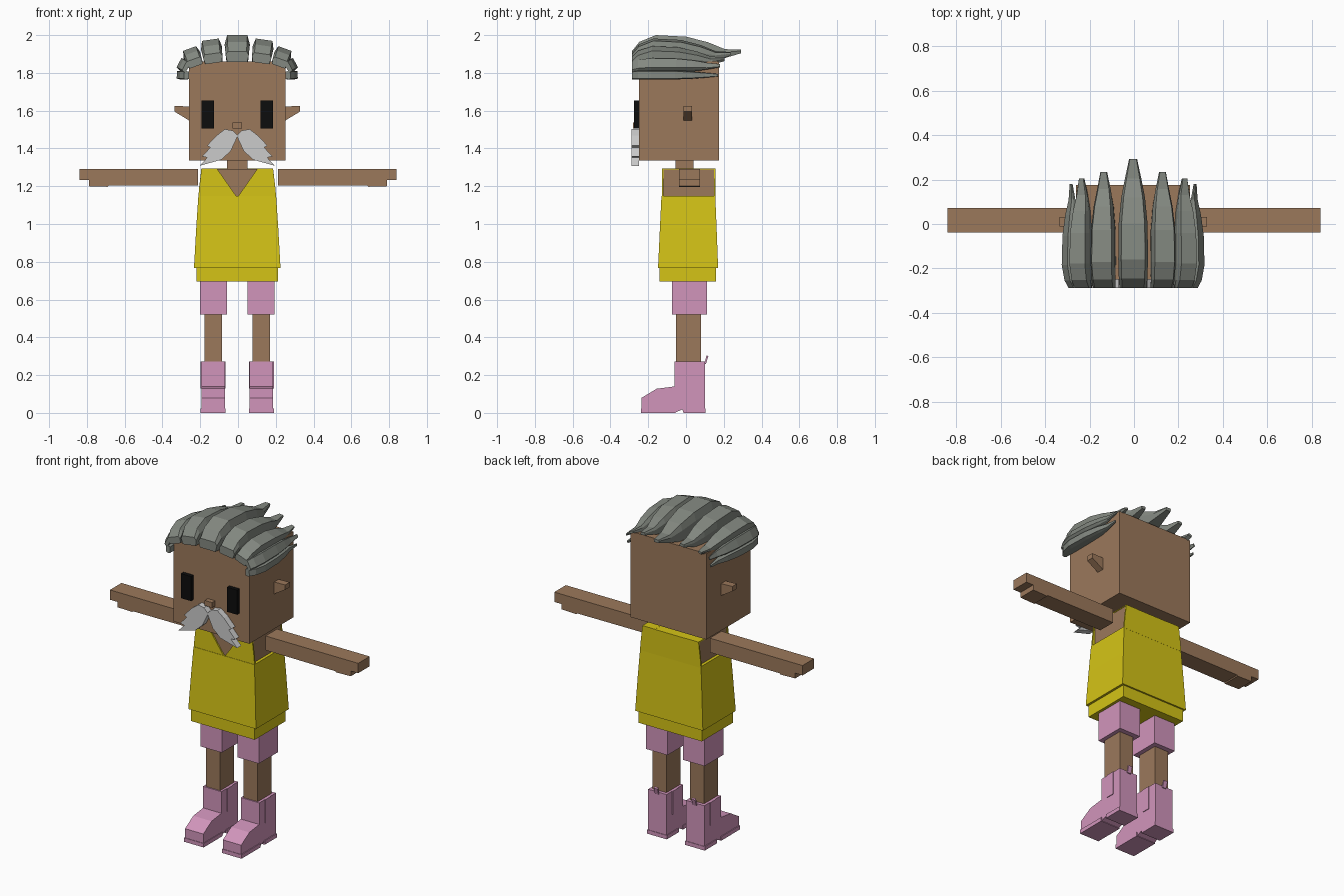
import bpy, bmesh, math
from mathutils import Vector

cube = bpy.data.objects.get("Cube")
if cube:
    bpy.data.objects.remove(cube, do_unlink=True)

CX = -0.004  # body centre line


def material(name, rgb):
    m = bpy.data.materials.new(name)
    m.use_nodes = True
    m.diffuse_color = (*rgb, 1)
    m.node_tree.nodes["Principled BSDF"].inputs["Base Color"].default_value = (*rgb, 1)
    return m


SKIN = material("brown skin", (0.33, 0.19, 0.105))
YELLOW = material("yellow cloth", (0.66, 0.55, 0.008))
PINK = material("pink cloth", (0.64, 0.30, 0.50))
HAIR = material("grey hair", (0.23, 0.25, 0.22))
WHITE = material("pale whiskers", (0.60, 0.60, 0.60))
BLACK = material("black eyes", (0.004, 0.004, 0.004))


def loft(name, rings, mat, mirror=False, cx=CX):
    """Skin a closed solid over rings of equal point count."""
    bm = bmesh.new()
    loops = [[bm.verts.new(p) for p in ring] for ring in rings]
    n = len(loops[0])
    for a, b in zip(loops, loops[1:]):
        for i in range(n):
            j = (i + 1) % n
            bm.faces.new((a[i], a[j], b[j], b[i]))
    bm.faces.new(loops[0])
    bm.faces.new(loops[-1])
    bmesh.ops.recalc_face_normals(bm, faces=bm.faces)
    me = bpy.data.meshes.new(name)
    bm.to_mesh(me)
    bm.free()
    me.materials.append(mat)
    ob = bpy.data.objects.new(name, me)
    ob.location.x = cx
    bpy.context.collection.objects.link(ob)
    if mirror:
        mod = ob.modifiers.new("mirror", "MIRROR")
        mod.use_mirror_merge = False
    return ob


def box(name, x, y, z, mat, mirror=False, cx=CX):
    ring = [(x[0], y[0]), (x[1], y[0]), (x[1], y[1]), (x[0], y[1])]
    return loft(name, [[(*p, h) for p in ring] for h in z], mat, mirror, cx)


def plate_xz(name, pts, y, mat, mirror=True, cx=CX):
    return loft(name, [[(a, d, b) for a, b in pts] for d in y], mat, mirror, cx)


def plate_yz(name, pts, x, mat, mirror=True):
    return loft(name, [[(d, a, b) for a, b in pts] for d in x], mat, mirror)


# Head and face
box("head", (-0.256, 0.256), (-0.25, 0.175), (1.335, 1.86), SKIN)
box("neck", (-0.055, 0.055), (-0.055, 0.04), (1.28, 1.34), SKIN)
box("nose", (-0.025, 0.025), (-0.28, -0.24), (1.505, 1.537), SKIN)
box("eyes", (0.122, 0.19), (-0.275, -0.245), (1.505, 1.655), BLACK, True)
plate_xz("ears", [(0.25, 1.622), (0.332, 1.625), (0.332, 1.595), (0.25, 1.545)],
         (-0.012, 0.032), SKIN)

# Jagged moustache
plate_xz("moustache", [(0, 1.46), (0.035, 1.385), (0.085, 1.34), (0.2, 1.308),
                       (0.158, 1.352), (0.186, 1.358), (0.143, 1.405),
                       (0.16, 1.415), (0.11, 1.468), (0.065, 1.502),
                       (0.025, 1.495), (0, 1.47)], (-0.288, -0.248), WHITE)

# Swept hair locks: along, half width, bottom and top factors
STATIONS = [(0, 0.92, 0, 0.4), (0.07, 0.96, 0, 0.75), (0.22, 1, 0, 1),
            (0.5, 0.97, 0, 0.94), (0.7, 0.8, 0, 0.73),
            (0.85, 0.55, 0.15, 0.48), (1, 0.27, 0.33, 0.46)]


def lock(name, x, z, tilt, width, height, back, mirror=True):
    t = math.radians(tilt)
    side = Vector((math.cos(t), 0, -math.sin(t)))
    up = Vector((math.sin(t), 0, math.cos(t)))
    rings = []
    for along, wide, low, high in STATIONS:
        base = Vector((x, -0.287 + along * (back + 0.287), z))
        mid = low + (high - low) * 0.65
        shape = [(-0.85, low), (0.85, low), (1, mid), (0.8, high), (-0.8, high), (-1, mid)]
        rings.append([base + side * (u * wide * width) + up * (v * height)
                      for u, v in shape])
    return loft(name, rings, HAIR, mirror)


lock("hair_centre_lock", 0, 1.857, 0, 0.067, 0.143, 0.292, False)
lock("hair_inner_locks", 0.125, 1.852, 8, 0.056, 0.125, 0.235)
lock("hair_outer_locks", 0.218, 1.835, 20, 0.046, 0.1, 0.205)
lock("hair_upper_side_locks", 0.26, 1.828, 62, 0.034, 0.055, 0.18)
lock("hair_lower_side_locks", 0.255, 1.787, 88, 0.024, 0.065, 0.17)

# Torso and sleeveless shirt
box("torso", (-0.188, 0.188), (-0.12, 0.15), (0.8, 1.29), SKIN)


def rect_ring(w, y0, y1, z):
    return [(-w, y0, z), (w, y0, z), (w, y1, z), (-w, y1, z)]


loft("shirt_body", [rect_ring(0.229, -0.148, 0.17, 0.768),
                    rect_ring(0.217, -0.138, 0.162, 0.98),
                    rect_ring(0.206, -0.13, 0.155, 1.148)], YELLOW)
box("shirt_hem", (-0.215, 0.215), (-0.14, 0.16), (0.695, 0.78), YELLOW)
plate_xz("shirt_front", [(0, 1.14), (0.206, 1.14), (0.202, 1.19), (0.19, 1.29), (0.105, 1.29)],
         (-0.128, -0.119), YELLOW)
plate_xz("shirt_back", [(-0.206, 1.14), (0.206, 1.14), (0.202, 1.19), (0.19, 1.292),
                        (-0.19, 1.292), (-0.202, 1.19)], (0.148, 0.156), YELLOW, False)
box("shirt_shoulders", (0.105, 0.19), (-0.128, 0.156), (1.288, 1.294), YELLOW, True)
box("shirt_collar", (-0.19, 0.19), (0.08, 0.156), (1.288, 1.293), YELLOW)

# Arms with stepped hands
plate_xz("arms", [(0.212, 1.205), (0.685, 1.203), (0.69, 1.197), (0.79, 1.2),
                  (0.79, 1.232), (0.84, 1.232), (0.84, 1.292), (0.212, 1.292)],
         (-0.038, 0.073), SKIN, True, 0)

# Shorts and legs
box("shorts_legs", (0.053, 0.198), (-0.075, 0.11), (0.52, 0.71), PINK, True)
box("legs", (0.08, 0.174), (-0.053, 0.08), (0.25, 0.54), SKIN, True)

# Boots
plate_yz("boots", [(-0.235, 0), (-0.235, 0.08), (-0.155, 0.128), (-0.06, 0.14),
                   (-0.06, 0.272), (0.1, 0.272), (0.1, 0), (-0.012, 0),
                   (-0.02, 0.018), (-0.055, 0.003)], (0.066, 0.19), PINK)
for label, y in (("toe_soles", (-0.238, -0.055)), ("heel_soles", (-0.014, 0.103))):
    box("boot_" + label, (0.062, 0.195), y, (0, 0.024), PINK, True)
for label, x in (("inner", (0.062, 0.068)), ("outer", (0.188, 0.194))):
    box("boot_" + label + "_panels", x, (-0.005, 0.045), (0.13, 0.272), PINK, True)
plate_yz("boot_pull_tabs", [(0.097, 0.26), (0.106, 0.26), (0.118, 0.3), (0.109, 0.305)],
         (0.115, 0.14), PINK)
